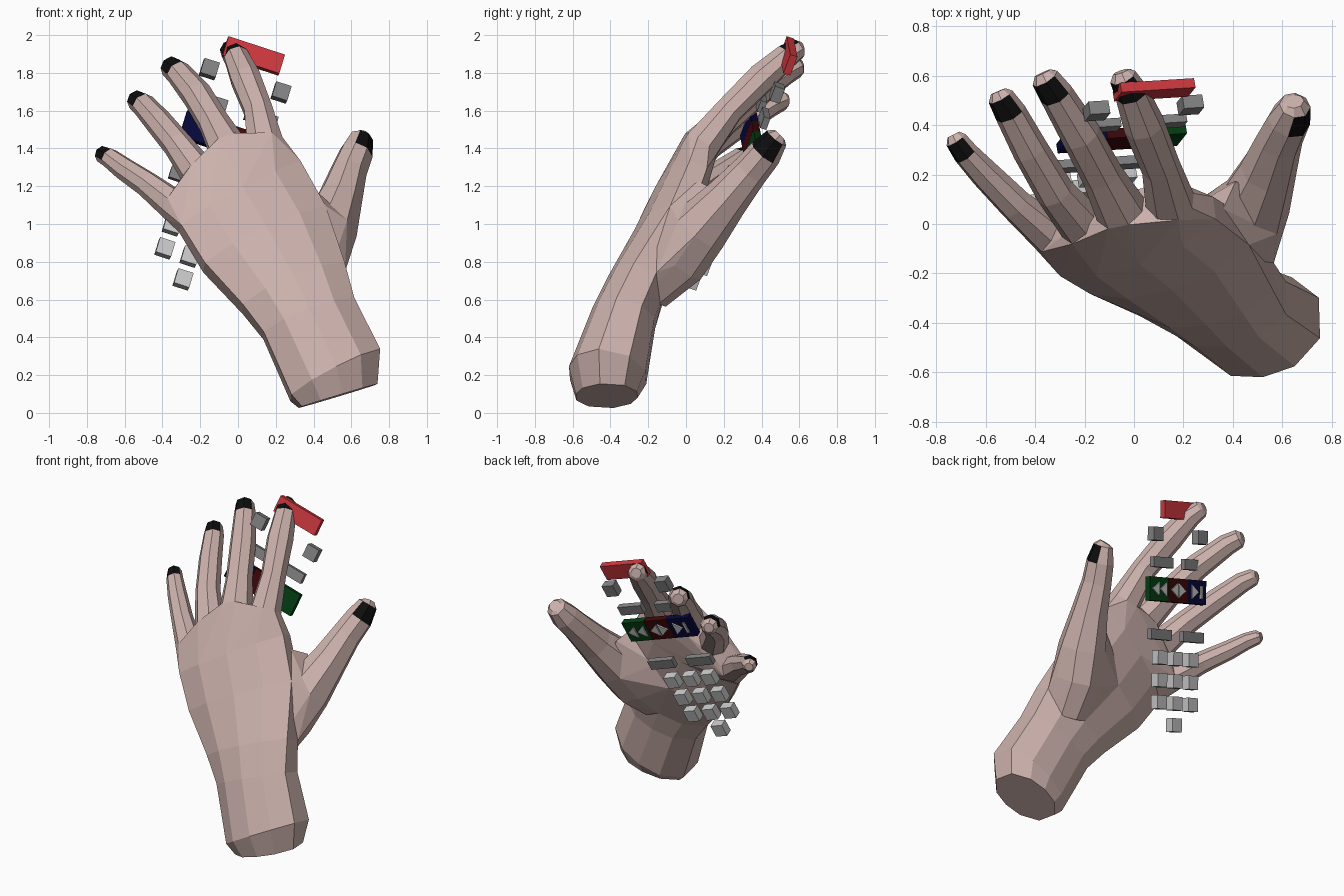
import bpy, bmesh
from mathutils import Vector, Matrix

if "Cube" in bpy.data.objects:
    bpy.data.objects.remove(bpy.data.objects["Cube"])


def material(name, r, g, b):
    m = bpy.data.materials.new(name)
    m.diffuse_color = (r, g, b, 1)
    m.use_nodes = True
    m.node_tree.nodes["Principled BSDF"].inputs["Base Color"].default_value = m.diffuse_color
    return m


SKIN = material("skin", 0.60, 0.44, 0.41)
NAIL = material("nail_black", 0.004, 0.004, 0.004)
RED = material("bright_red", 0.62, 0.04, 0.05)
GREY = material("mid_grey", 0.23, 0.23, 0.23)
PALE = material("pale_grey", 0.58, 0.58, 0.58)
MAROON = material("dark_red", 0.05, 0.002, 0.003)
NAVY = material("dark_blue", 0.002, 0.002, 0.045)
GREEN = material("dark_green", 0.001, 0.048, 0.006)


def finish(name, bm, mats):
    bmesh.ops.recalc_face_normals(bm, faces=bm.faces[:])
    me = bpy.data.meshes.new(name)
    bm.to_mesh(me)
    bm.free()
    for m in mats:
        me.materials.append(m)
    ob = bpy.data.objects.new(name, me)
    bpy.context.collection.objects.link(ob)
    return ob


def loft(name, rings, mats=(SKIN,), nail=()):
    """Skin a list of vertex rings; `nail` sides of the band before the tip are painted."""
    bm = bmesh.new()
    vs = [[bm.verts.new(p) for p in ring] for ring in rings]
    n = len(vs[0])
    for i in range(len(vs) - 1):
        for k in range(n):
            j = (k + 1) % n
            f = bm.faces.new((vs[i][k], vs[i][j], vs[i + 1][j], vs[i + 1][k]))
            if i == len(vs) - 3 and k in nail:
                f.material_index = 1
    bm.faces.new(vs[0][::-1])
    bm.faces.new(vs[-1])
    return finish(name, bm, mats)


def hull(name, points):
    """Convex faceted mass through the given points."""
    bm = bmesh.new()
    for p in points:
        bm.verts.new(p)
    bmesh.ops.convex_hull(bm, input=bm.verts[:])
    loose = [v for v in bm.verts if not v.link_faces]
    bmesh.ops.delete(bm, geom=loose, context='VERTS')
    return finish(name, bm, (SKIN,))


def tangents(pts):
    last = len(pts) - 1
    return [(pts[min(i + 1, last)] - pts[max(i - 1, 0)]).normalized()
            for i in range(len(pts))]


# Forearm, wrist and palm: centre, half-width vector, half thickness
PALM = [
    ((.53, -.42, .09), (.20, .03, .06), .165),
    ((.515, -.415, .20), (.235, .035, .12), .21),
    ((.375, -.33, .50), (.24, .03, .09), .175),
    ((.295, -.265, .66), (.27, .05, .11), .16),
    ((.14, -.13, .92), (.32, .10, .15), .15),
    ((.01, -.05, 1.145), (.315, .115, .17), .125),
]
SLAB = [(1, .4), (.55, .88), (0, 1), (-.55, .88), (-1, .4),
        (-1, -.4), (-.55, -.88), (0, -1), (.55, -.88), (1, -.4)]
centres = [Vector(s[0]) for s in PALM]
palm = []
for (c, w, t), tan in zip(PALM, tangents(centres)):
    w = Vector(w)
    d = w.cross(tan).normalized() * t
    palm.append([Vector(c) + w * a + d * b for a, b in SLAB])
loft("palm_and_forearm", palm)

# Digits: eight-sided tubes, each point is x, y, z, radius
TUBE = [(1, .4), (.45, 1), (-.45, 1), (-1, .4), (-1, -.4), (-.45, -.95), (.45, -.95), (1, -.4)]


def digit(name, path, back):
    pts = [Vector(p[:3]) for p in path]
    radii = [p[3] for p in path]
    # Rounded tip beyond the nail
    tip = (pts[-1] - pts[-2]).normalized()
    pts.append(pts[-1] + tip * .02 - Vector(back).normalized() * .008)
    radii.append(radii[-1] * .6)
    rings = []
    for p, r, tan in zip(pts, radii, tangents(pts)):
        side = tan.cross(Vector(back)).normalized()
        up = side.cross(tan).normalized()
        rings.append([p + (side * a + up * b) * r for a, b in TUBE])
    loft(name, rings, (SKIN, NAIL), (0, 1, 2))
    return rings


BACK = (-.1, -.7, .7)
index = digit("index_finger", [(.145, .09, 1.42, .095), (.108, .23, 1.60, .074),
                               (.04, .40, 1.77, .078), (-.01, .53, 1.885, .064),
                               (-.045, .595, 1.925, .052)], BACK)
middle = digit("middle_finger", [(-.055, .06, 1.40, .098), (-.13, .20, 1.54, .078),
                                 (-.215, .36, 1.68, .076), (-.315, .525, 1.80, .064),
                                 (-.36, .59, 1.832, .054)], BACK)
ring = digit("ring_finger", [(-.21, 0, 1.27, .09), (-.32, .13, 1.42, .073),
                             (-.42, .30, 1.54, .068), (-.50, .45, 1.63, .06),
                             (-.54, .515, 1.655, .05)], BACK)
little = digit("little_finger", [(-.34, -.04, 1.10, .08), (-.48, .08, 1.21, .064),
                                 (-.60, .20, 1.29, .057), (-.68, .285, 1.35, .049),
                                 (-.72, .34, 1.368, .042)], BACK)
thumb = digit("thumb", [(.38, -.20, .66, .125), (.42, -.04, .81, .145), (.475, .07, .97, .145),
                        (.54, .22, 1.14, .11), (.585, .34, 1.28, .09),
                        (.625, .42, 1.375, .083), (.65, .48, 1.455, .06)], (.85, -.5, 0))

# Knuckles join the palm to the finger roots, thenar joins palm, wrist and thumb
hull("knuckles", palm[5] + index[0] + middle[0] + ring[0] + little[0])
hull("thumb_base", thumb[0] + thumb[1] + thumb[2]
     + [palm[4][i] for i in (0, 7, 8, 9)] + [palm[3][i] for i in (7, 8, 9)]
     + [Vector((.36, .06, 1.23)), Vector((.41, .17, 1.17)), Vector((.20, .05, 1.02))])

# Floating remote keys share one tilted frame: u along a row, v up the rows
U = Vector((.95, .06, -.31)).normalized()
N = U.cross(Vector((.286, .34, .895))).normalized()
V = N.cross(U)


def spot(z, a=0.0):
    """Point on the key plane: centre-line height z, shifted a along the row."""
    h = z - 1.45
    return Vector((-.05 + .32 * h, .345 + .41 * h, z)) + U * a


def key(name, z, a, w, h, d, mat, rear=0.0):
    bm = bmesh.new()
    bmesh.ops.create_cube(bm, size=1)
    frame = Matrix((U * w, V * h, N * d)).transposed().to_4x4()
    bm.transform(Matrix.Translation(spot(z, a) - N * rear) @ frame)
    return finish(name, bm, (mat,))


def arrow(name, z, a, s):
    """Thin triangle on the rear of a panel, pointing along s * u."""
    bm = bmesh.new()
    base = spot(z, a) - N * .02
    front, rear = ([bm.verts.new(base + U * x * s + V * y - N * k)
                    for x, y in ((.03, 0), (-.03, .045), (-.03, -.045))] for k in (0, .009))
    bm.faces.new(front)
    bm.faces.new(rear)
    for i in range(3):
        j = (i + 1) % 3
        bm.faces.new((front[i], front[j], rear[j], rear[i]))
    return finish(name, bm, (PALE,))


key("red_bar", 1.893, -.008, .315, .11, .04, RED, .018)
for s, side in ((-1, "left"), (1, "right")):
    key("upper_key_" + side, 1.755, .2 * s - .01, .085, .085, .055, GREY)
    key("upper_bar_" + side, 1.60, .14 * s - .01, .175, .065, .035, GREY)
    key("lower_bar_" + side, 1.20, .145 * s - .005, .185, .065, .035, GREY)

# Three coloured panels with arrow marks
for a, name, mat in ((-.17, "blue", NAVY), (0, "red", MAROON), (.17, "green", GREEN)):
    key(name + "_panel", 1.45, a, .168, .15, .04, mat)
for i, (a, s) in enumerate(((.135, 1), (.205, 1), (-.035, -1), (.035, 1), (-.15, -1))):
    arrow("arrow_%d" % i, 1.45, a, s)
key("arrow_bar", 1.45, -.205, .018, .08, .009, PALE, .0245)

# Number pad: three rows of three and a single key below
for r, z in enumerate((1.073, .948, .826)):
    for c in (-1, 0, 1):
        key("pad_key_%d_%d" % (r, c + 1), z, .14 * c - .005, .085, .085, .055, PALE)
key("pad_key_bottom", .706, -.003, .085, .085, .055, PALE)
